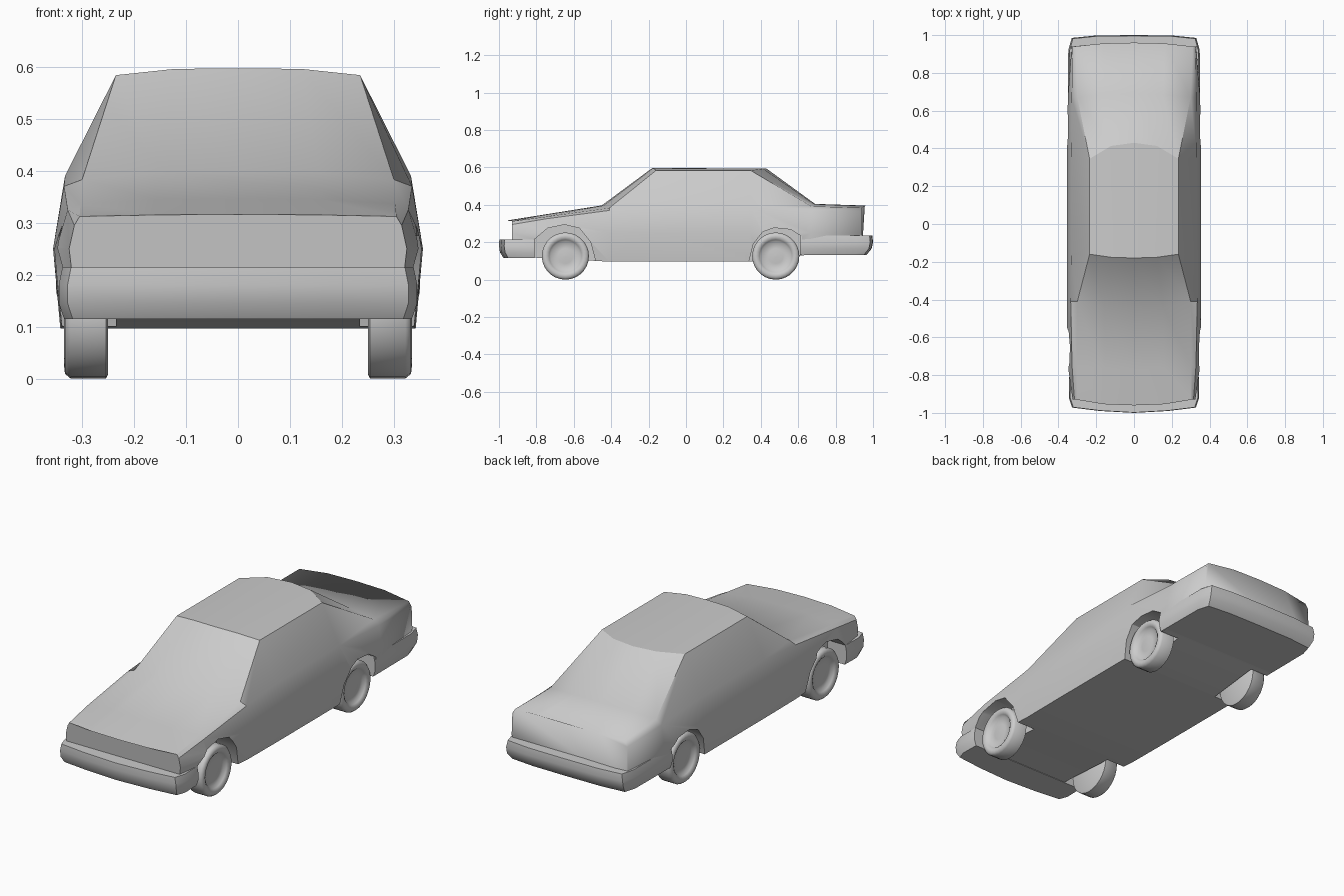
import bpy, bmesh, math

default_cube = bpy.data.objects.get("Cube")
if default_cube:
    bpy.data.objects.remove(default_cube, do_unlink=True)

# One flat paint for the whole car
grey = bpy.data.materials.new("plain grey")
grey.use_nodes = True
colour = (0.6, 0.6, 0.6, 1)
grey.diffuse_color = colour
grey.node_tree.nodes["Principled BSDF"].inputs["Base Color"].default_value = colour


def loft(name, rings, caps=True):
    """Skin closed rings of points into a solid object."""
    bm = bmesh.new()
    loops = [[bm.verts.new(p) for p in ring] for ring in rings]
    count = len(loops[0])
    for a, b in zip(loops, loops[1:]):
        for i in range(count):
            j = (i + 1) % count
            bm.faces.new((a[i], a[j], b[j], b[i]))
    if caps:
        bm.faces.new(loops[0])
        bm.faces.new(loops[-1])
    bmesh.ops.recalc_face_normals(bm, faces=bm.faces)
    mesh = bpy.data.meshes.new(name)
    bm.to_mesh(mesh)
    bm.free()
    mesh.materials.append(grey)
    obj = bpy.data.objects.new(name, mesh)
    bpy.context.collection.objects.link(obj)
    return obj


def activate(obj):
    bpy.ops.object.select_all(action='DESELECT')
    obj.select_set(True)
    bpy.context.view_layer.objects.active = obj


def smooth(obj, degrees):
    activate(obj)
    bpy.ops.object.shade_smooth_by_angle(angle=math.radians(degrees))


def mirrored(half):
    """Half ring from +x to the centre line, completed on the -x side."""
    return half + [(-x, y, z) for x, y, z in reversed(half) if x > 0]


def body_section(y, y_mid, z_low, x_low, x_wide, x_belt, z_belt, x_top, z_top, z_mid):
    y_in = y + (y_mid - y) * 0.8
    return mirrored([
        (x_low, y, z_low), (x_wide, y, 0.25), (x_belt, y, z_belt),
        (x_top, y, z_top), (x_top * 0.52, y_in, z_mid - 0.001), (0, y_mid, z_mid)])


# Body shell, from nose to tail
body = loft("body", [body_section(*s) for s in (
    (-0.93, -0.96, 0.12, 0.31, 0.325, 0.315, 0.295, 0.305, 0.312, 0.316),
    (-0.75, -0.77, 0.116, 0.335, 0.35, 0.328, 0.325, 0.303, 0.336, 0.346),
    (-0.41, -0.45, 0.096, 0.34, 0.356, 0.335, 0.37, 0.3, 0.383, 0.397),
    (-0.16, -0.18, 0.096, 0.342, 0.356, 0.333, 0.39, 0.235, 0.584, 0.597),
    (0.345, 0.43, 0.096, 0.342, 0.356, 0.333, 0.39, 0.235, 0.584, 0.594),
    (0.67, 0.69, 0.135, 0.335, 0.35, 0.33, 0.37, 0.3, 0.392, 0.405),
    (0.94, 0.96, 0.14, 0.315, 0.33, 0.326, 0.36, 0.31, 0.384, 0.396))])

# Wheel arches cut through the lower sides
arches = {
    "front": ((-0.81, 0.05), (-0.81, 0.215), (-0.74, 0.275), (-0.65, 0.294),
              (-0.57, 0.275), (-0.51, 0.2), (-0.47, 0.05)),
    "rear": ((0.325, 0.05), (0.36, 0.19), (0.41, 0.255), (0.47, 0.277),
             (0.56, 0.268), (0.62, 0.23), (0.62, 0.05))}
for end, outline in arches.items():
    for side_name, side in (("left", 1), ("right", -1)):
        cutter = loft(f"{end}_{side_name}_arch_cutter",
                      [[(side * x, y, z) for y, z in outline] for x in (0.235, 0.5)])
        activate(body)
        cut = body.modifiers.new("arch", 'BOOLEAN')
        cut.object, cut.operation, cut.solver = cutter, 'DIFFERENCE', 'EXACT'
        bpy.ops.object.modifier_apply(modifier=cut.name)
        bpy.data.objects.remove(cutter, do_unlink=True)

# Creases everywhere except the rounded tail
bm = bmesh.new()
bm.from_mesh(body.data)
for face in bm.faces:
    face.smooth = True
for edge in bm.edges:
    middle = (edge.verts[0].co + edge.verts[1].co) / 2
    creased = edge.calc_face_angle(0) > 0.52
    edge.smooth = not (creased and (middle.y < 0.63 or middle.z < 0.2))
bm.to_mesh(body.data)
bm.free()


def bumper(name, plan, y_inner, levels):
    """Wrap-around bumper: a plan outline stacked at several heights."""
    rings = []
    for z, sx, sy in levels:
        half = [(x * sx, y_inner + (y - y_inner) * sy, z) for x, y in plan]
        rings.append(mirrored(half))
    smooth(loft(name, rings), 50)


bumper("front_bumper",
       ((0.343, -0.81), (0.345, -0.92), (0.328, -0.972), (0.18, -0.99), (0, -1)),
       -0.81, ((0.115, 0.97, 0.87), (0.145, 1, 0.97), (0.18, 1, 1), (0.214, 0.98, 0.99)))
bumper("rear_bumper",
       ((0.35, 0.61), (0.348, 0.92), (0.33, 0.985), (0.2, 0.998), (0, 1)),
       0.61, ((0.132, 0.97, 0.91), (0.165, 1, 0.98), (0.2, 1, 1), (0.236, 0.98, 0.99)))

# Wheels: turned profile of (distance from centre line, radius)
tyre = ((0.25, 0.005), (0.25, 0.118), (0.254, 0.126), (0.322, 0.126), (0.333, 0.117),
        (0.335, 0.1), (0.327, 0.087), (0.315, 0.078), (0.318, 0.04), (0.32, 0.005))
STEPS = 28
for end, y in (("front", -0.645), ("rear", 0.48)):
    for side_name, side in (("left", 1), ("right", -1)):
        rings = [[(side * x, y + r * math.cos(a), 0.126 + r * math.sin(a))
                  for a in (math.tau * i / STEPS for i in range(STEPS))]
                 for x, r in tyre]
        smooth(loft(f"{end}_{side_name}_wheel", rings), 60)
